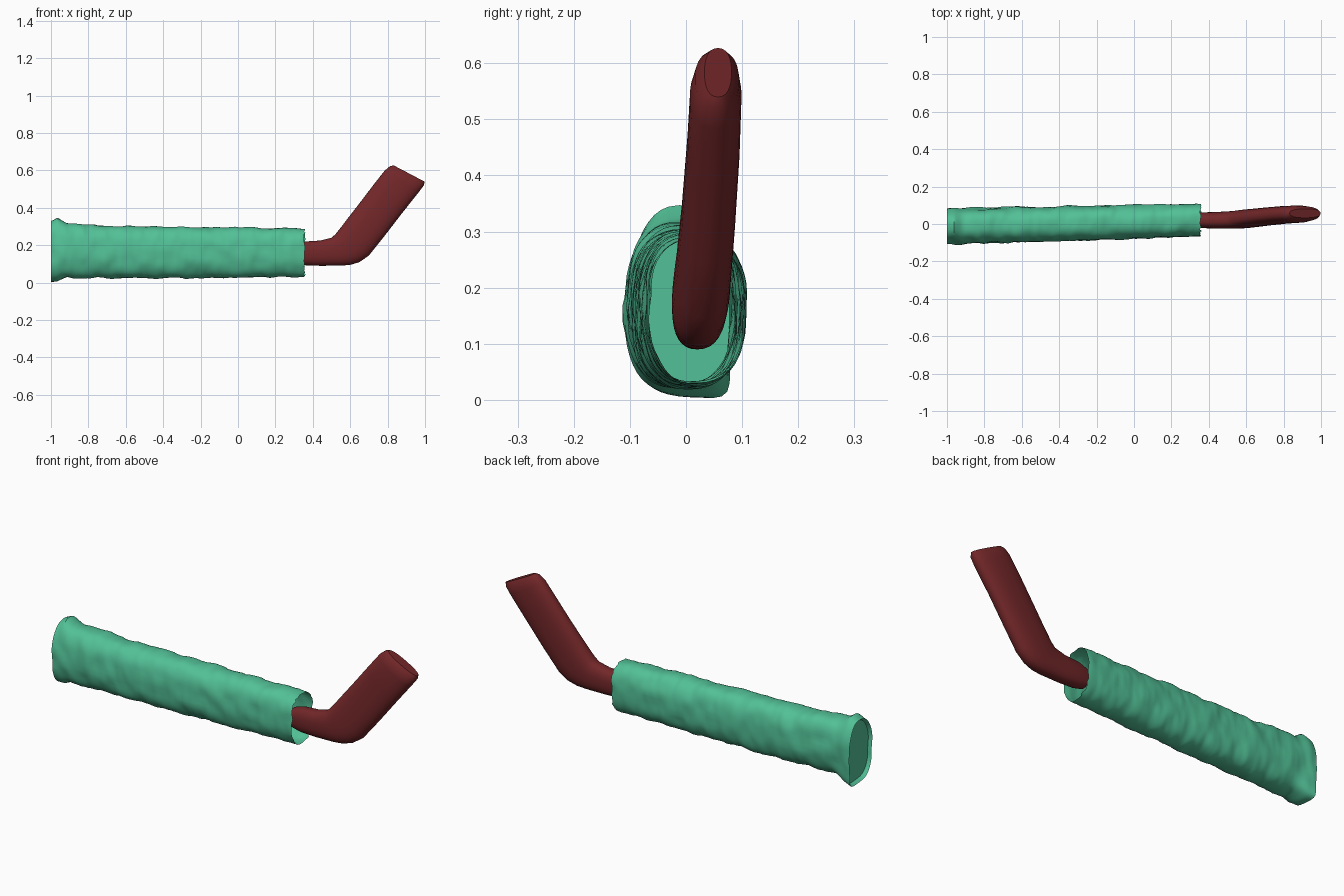
import bpy, bmesh, math
from mathutils import Vector, noise

if "Cube" in bpy.data.objects:
    bpy.data.objects.remove(bpy.data.objects["Cube"])

def ring(lo, hi, yc, hw, power, n):
    """Superellipse section between a lower and an upper (x, z) edge point."""
    pts = []
    for i in range(n):
        a = 2 * math.pi * i / n
        c, s = math.cos(a), math.sin(a)
        u = math.copysign(abs(c) ** (2 / power), c)
        t = 0.5 + 0.5 * math.copysign(abs(s) ** (2 / power), s)
        pts.append(Vector((lo[0] + (hi[0] - lo[0]) * t, yc + hw * u,
                           lo[1] + (hi[1] - lo[1]) * t)))
    return pts

def loft(name, rings, color, cap_start=True, cap_end=True):
    bm = bmesh.new()
    vs = [[bm.verts.new(p) for p in r] for r in rings]
    n = len(vs[0])
    for a, b in zip(vs, vs[1:]):
        for i in range(n):
            j = (i + 1) % n
            bm.faces.new((a[i], a[j], b[j], b[i]))
    if cap_start:
        bm.faces.new(vs[0][::-1])
    if cap_end:
        bm.faces.new(vs[-1])
    bmesh.ops.recalc_face_normals(bm, faces=bm.faces)
    me = bpy.data.meshes.new(name)
    bm.to_mesh(me)
    bm.free()
    ob = bpy.data.objects.new(name, me)
    bpy.context.collection.objects.link(ob)
    mat = bpy.data.materials.new(name + "_color")
    mat.diffuse_color = color
    mat.use_nodes = True
    mat.node_tree.nodes["Principled BSDF"].inputs["Base Color"].default_value = mat.diffuse_color
    me.materials.append(mat)
    bpy.context.view_layer.objects.active = ob
    ob.select_set(True)
    bpy.ops.object.shade_smooth_by_angle(angle=math.radians(40))
    ob.select_set(False)
    return ob

def lerp_table(table, x):
    for a, b in zip(table, table[1:]):
        if x <= b[0]:
            t = (x - a[0]) / (b[0] - a[0])
            return [p + (q - p) * t for p, q in zip(a, b)]
    return table[-1]

# Wrinkled sleeve: x, bottom, top, y centre, half width
profile = [(-1.0, .012, .322, -.012, .094), (-.965, .013, .328, -.012, .097),
           (-.91, .028, .312, -.010, .095), (-.80, .022, .310, -.008, .094),
           (-.60, .022, .302, -.003, .094), (-.30, .023, .299, .004, .093),
           (0.0, .027, .296, .012, .090), (.355, .033, .289, .021, .087)]
N, STEPS = 48, 110
sleeve = []
for k in range(STEPS + 1):
    x = -1 + 1.355 * k / STEPS
    _, lo, hi, yc, hw = lerp_table(profile, x)
    r = ring((x, lo), (x, hi), yc, hw, 2.5, N)
    mid = Vector((x, yc, (lo + hi) / 2))
    flare = max(0, 1 - (x + 1) / 0.1)
    # folds deepen towards the closed end
    depth = 0.007 + 0.004 * max(0, -x)
    for i, p in enumerate(r):
        out = (p - mid).normalized()
        p += out * depth * noise.noise(Vector((x * 14, out.y * 1.5, out.z * 1.5)))
        p += out * 0.003 * noise.noise(Vector((x * 38, out.y * 2, out.z * 2 + 7)))
        a = 2 * math.pi * i / N
        # pulled lower corner and raised upper lip at the closed end
        corner = max(0, math.cos(a + 0.95)) ** 14
        p.y += 0.022 * flare * corner
        p.z -= 0.022 * flare * corner
        lip = max(0, 1 - abs(x + .965) / .05)
        p.z += 0.018 * lip * max(0, math.cos(a - 1.6)) ** 6
        p.z = max(p.z, 0.0)
        # ragged open rim
        if k == STEPS:
            p.x += 0.012 * noise.noise(Vector((0, out.y * 9, out.z * 9)))
    sleeve.append(r)

# Recessed closure inside the far lip
cap = [Vector((-.982, p.y * .93, .168 + (p.z - .168) * .93)) for p in sleeve[0]]
loft("sleeve", [cap] + sleeve, (0.085, 0.53, 0.31, 1), True, False)

# Bent handle: lower x, z, upper x, z, y centre, half width
bends = [(.31, .105, .31, .205, .019, .036), (.36, .093, .36, .220, .020, .042),
         (.44, .090, .44, .225, .020, .044), (.55, .091, .50, .240, .022, .047),
         (.60, .095, .52, .258, .024, .049), (.65, .110, .55, .295, .028, .050),
         (.70, .145, .58, .335, .032, .049), (.78, .245, .64, .412, .040, .048),
         (.88, .375, .73, .530, .049, .047), (.965, .482, .785, .600, .053, .046),
         (.994, .520, .812, .622, .055, .039), (.998, .540, .832, .627, .057, .024)]
handle = [ring(b[0:2], b[2:4], b[4], b[5], 2.4, 32) for b in bends]
loft("handle", handle, (0.17, 0.020, 0.022, 1))
